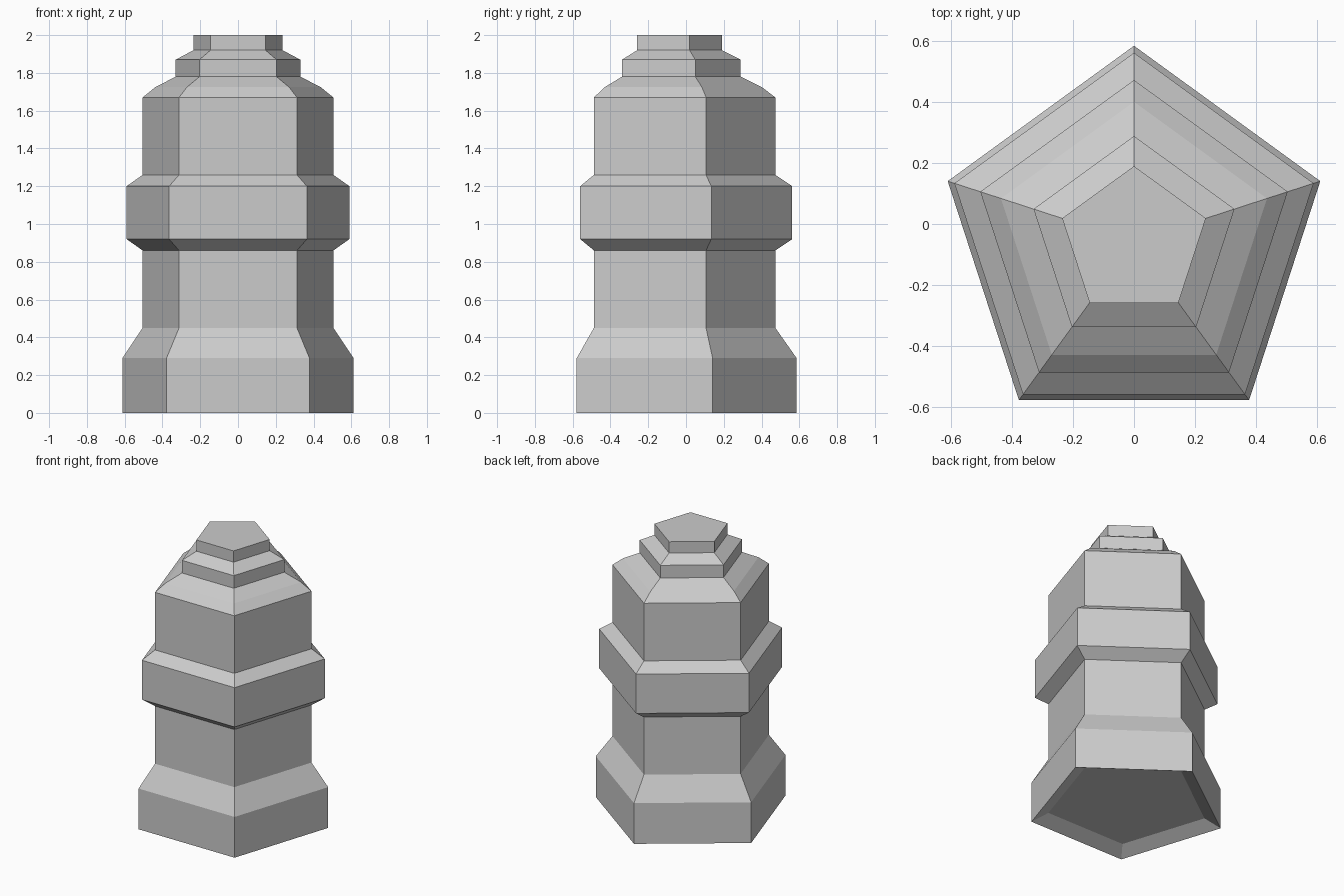
import bpy, bmesh
from math import cos, sin, pi

if "Cube" in bpy.data.objects:
    bpy.data.objects.remove(bpy.data.objects["Cube"])

SIDES = 5
CENTRE_Y = -0.058
# (half width, z) from the recessed underside up to the flat top
PROFILE = [(0.505, 0.05), (0.612, 0.0), (0.612, 0.29),       # base
           (0.505, 0.45), (0.505, 0.86),                     # lower shaft
           (0.59, 0.92), (0.59, 1.20),                       # middle band
           (0.505, 1.26), (0.505, 1.67),                     # upper shaft
           (0.437, 1.725), (0.33, 1.78),                     # shoulder
           (0.33, 1.87), (0.236, 1.92), (0.236, 2.0)]        # stepped cap


def ring(bm, half_width, z):
    r = half_width / sin(2 * pi / SIDES)
    angles = [pi / 2 + 2 * pi * i / SIDES for i in range(SIDES)]
    return [bm.verts.new((r * cos(a), CENTRE_Y + r * sin(a), z)) for a in angles]


bm = bmesh.new()
rings = [ring(bm, w, z) for w, z in PROFILE]

# Side walls between neighbouring rings
for low, high in zip(rings, rings[1:]):
    for i in range(SIDES):
        j = (i + 1) % SIDES
        bm.faces.new((low[i], low[j], high[j], high[i]))

# Underside and top
bm.faces.new(rings[0][::-1])
bm.faces.new(rings[-1])
bmesh.ops.recalc_face_normals(bm, faces=bm.faces)

mesh = bpy.data.meshes.new("pentagonal_tower")
bm.to_mesh(mesh)
bm.free()
tower = bpy.data.objects.new("pentagonal_tower", mesh)
bpy.context.collection.objects.link(tower)
